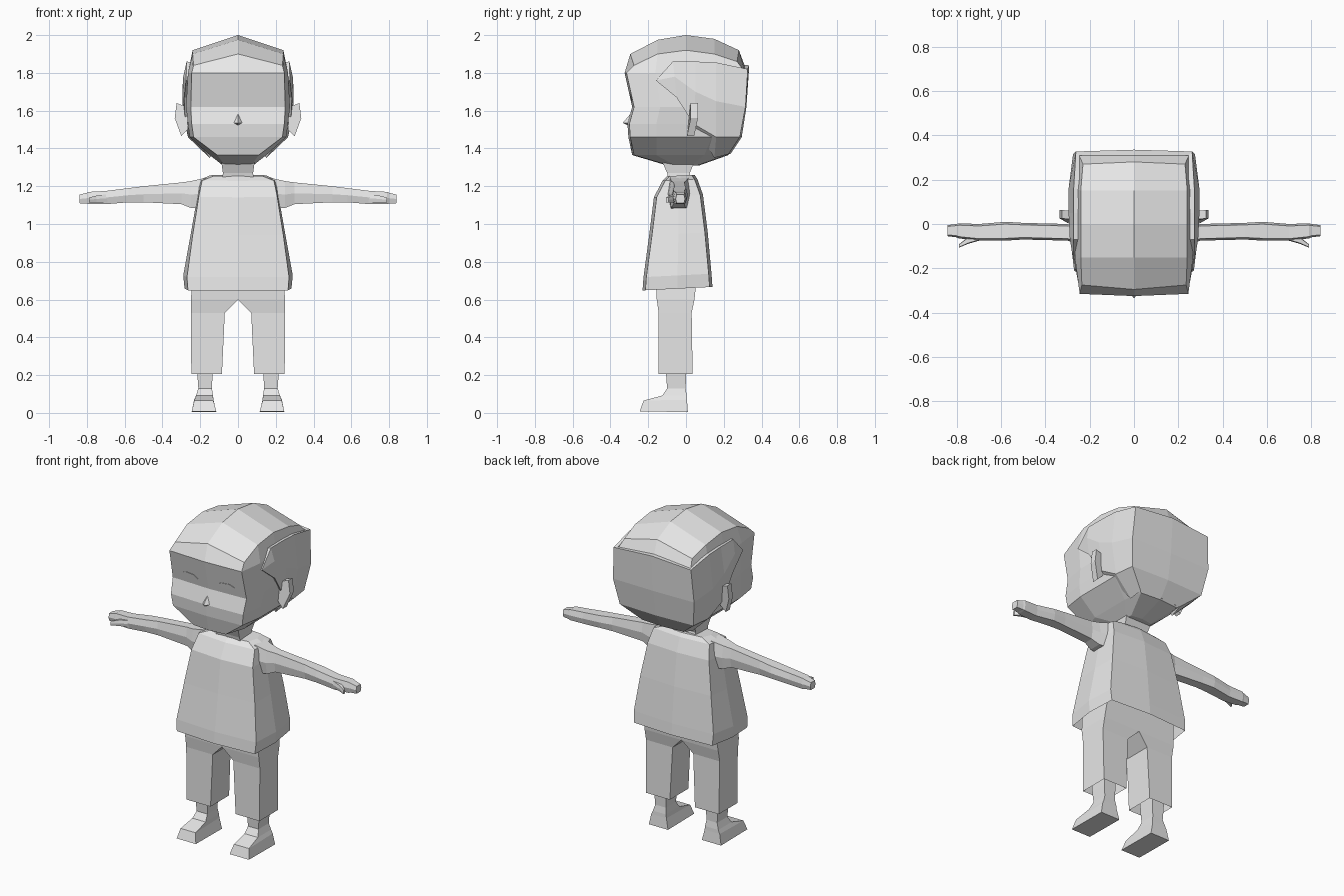
import bpy
import bmesh
from mathutils import Vector

default_cube = bpy.data.objects.get("Cube")
if default_cube:
    bpy.data.objects.remove(default_cube, do_unlink=True)

# One plain grey for the whole figure
grey = bpy.data.materials.new("plain_grey")
grey.use_nodes = True
grey.diffuse_color = (0.8, 0.8, 0.8, 1)
grey.node_tree.nodes["Principled BSDF"].inputs["Base Color"].default_value = grey.diffuse_color


def loft(name, rows, closed=False, cap_start=False, cap_end=False, mirrored=True):
    """Skin rows of points, optionally mirror to the other side, and weld."""
    bm = bmesh.new()
    for side in ((1, -1) if mirrored else (1,)):
        grid = [[bm.verts.new((side * p[0], p[1], p[2])) for p in row] for row in rows]
        count = len(grid[0])
        for lower, upper in zip(grid, grid[1:]):
            for i in range(count if closed else count - 1):
                j = (i + 1) % count
                bm.faces.new((lower[i], lower[j], upper[j], upper[i]))
        if cap_start:
            bm.faces.new(grid[0])
        if cap_end:
            bm.faces.new(grid[-1])
    bmesh.ops.remove_doubles(bm, verts=bm.verts, dist=0.0005)
    bmesh.ops.recalc_face_normals(bm, faces=bm.faces)
    mesh = bpy.data.meshes.new(name)
    bm.to_mesh(mesh)
    bm.free()
    mesh.materials.append(grey)
    part = bpy.data.objects.new(name, mesh)
    bpy.context.collection.objects.link(part)
    return part


def onto_centre(row):
    """Flatten a row onto the centre plane, to close a half shell."""
    return [(0, y, z) for x, y, z in row]


def box_ring(z, left, right, front, back):
    return [(left, front, z), (right, front, z), (right, back, z), (left, back, z)]


def arm_ring(x, front, back, low, high):
    """Six-sided section across the arm, with softened top corners."""
    middle = (low + high) / 2
    inset = (back - front) * 0.12
    return [(x, front + inset, low), (x, front, middle), (x, front + inset, high),
            (x, back - inset, high), (x, back, middle), (x, back - inset, low)]


# Head: horizontal half rings from the chin up, then a ridged crown
def head_row(z, front, front_width, side_width, back, back_width):
    row = [(0, front, z), (front_width, front + 0.01, z)]
    for t in (0.25, 0.5, 0.75):
        row.append((side_width, front + (back - front) * t, z))
    return row + [(back_width, back - 0.01, z), (0, back, z)]


head = [head_row(*spec) for spec in (
    (1.31, -.10, .07, .08, .07, .07),
    (1.365, -.285, .11, .15, .225, .13),
    (1.46, -.305, .235, .255, .285, .24),
    (1.53, -.31, .245, .265, .30, .25),
    (1.62, -.285, .25, .275, .31, .255),
    (1.8, -.325, .245, .265, .325, .25),
)]
rim = [(0, -.295, 1.9), (.235, -.275, 1.84), (.24, -.15, 1.9), (.24, 0, 1.92),
       (.24, .15, 1.9), (.23, .27, 1.86), (0, .28, 1.92)]
crown = onto_centre(rim)
crown[1], crown[5] = crown[0], crown[6]
for i, height in zip((2, 3, 4), (1.975, 2, 1.98)):
    crown[i] = (0, rim[i][1], height)
loft("head", [onto_centre(head[0])] + head + [rim, crown])

# Hair: a shell round the back and sides, with a pointed temple
temple = (.275, -.16, 1.76)
sideburn = (.285, -.05, 1.67)
behind_ear = (.28, .04, 1.53)
hair = loft("hair", [
    [temple] * 4,
    [sideburn, sideburn, (.29, -.06, 1.78), (.272, -.07, 1.86)],
    [behind_ear, behind_ear, (.295, .05, 1.7), (.272, .05, 1.86)],
    [(.15, .15, 1.35), (.265, .16, 1.46), (.295, .16, 1.65), (.272, .16, 1.855)],
    [(.14, .225, 1.37), (.25, .285, 1.46), (.275, .315, 1.62), (.262, .327, 1.82)],
    [(0, .235, 1.37), (0, .295, 1.46), (0, .32, 1.62), (0, .335, 1.84)],
])
shell = hair.modifiers.new("thickness", "SOLIDIFY")
shell.thickness = 0.025
shell.offset = -1

# Ears: an outline leaning backwards, given thickness
ear_outline = [(.27, .02, 1.62), (.325, .025, 1.64), (.335, .025, 1.56),
               (.3, .005, 1.465), (.265, .01, 1.5)]
loft("ears", [ear_outline, [(x, y + 0.038, z) for x, y, z in ear_outline]],
     closed=True, cap_start=True, cap_end=True)

# Nose: a small wedge
tip = (0, -.335, 1.535)
loft("nose", [[(0, -.28, 1.6), (.025, -.305, 1.535), (0, -.305, 1.52)], [tip] * 3])

# Closed eyes: thin almond plates lying on the face
eye = []
for x, z in ((.065, 1.665), (.09, 1.685), (.15, 1.69),
             (.18, 1.675), (.15, 1.655), (.1, 1.655)):
    face_y = -.285 - (z - 1.62) * .22 + x * .04
    eye.append(Vector((x, face_y, z)))
loft("eyes", [[p + Vector((0, depth, 0)) for p in eye] for depth in (-.003, .004)],
     closed=True, cap_start=True)

# Neck
loft("neck", [box_ring(1.22, -.085, .085, -.09, .03),
              box_ring(1.27, -.08, .08, -.1, .02),
              box_ring(1.34, -.09, .09, -.13, .05)], closed=True, mirrored=False)


# Shirt: a flared box, open at the hem
def shirt_row(z, front, back, corner, side):
    soft = 0.015
    middle = (front + back) / 2
    row = [(0, front), (corner, front + soft), (side, middle),
           (corner, back - soft), (0, back)]
    return [(x, y, z + y * 0.05) for x, y in row]


shirt = [shirt_row(*spec) for spec in (
    (.66, -.23, .14, .265, .283),
    (.73, -.225, .135, .27, .29),
    (.95, -.195, .115, .24, .25),
    (1.15, -.17, .09, .208, .215),
    (1.235, -.125, .06, .19, .205),
    (1.258, -.10, .045, .13, .15),
)]
loft("shirt", shirt + [onto_centre(shirt[-1])])

# Arms with flat mitten hands
loft("arms", [arm_ring(*spec) for spec in (
    (.17, -.1, .03, 1.08, 1.245),
    (.25, -.09, .01, 1.085, 1.227),
    (.3, -.075, 0, 1.105, 1.22),
    (.5, -.07, .005, 1.115, 1.2),
    (.58, -.075, .01, 1.115, 1.19),
    (.7, -.075, 0, 1.105, 1.175),
    (.79, -.065, .003, 1.105, 1.17),
    (.8, -.06, 0, 1.108, 1.165),
    (.84, -.055, -.005, 1.11, 1.155),
)], closed=True, cap_start=True, cap_end=True)
loft("thumbs", [arm_ring(.68, -.07, -.03, 1.115, 1.16),
                arm_ring(.75, -.09, -.06, 1.115, 1.15),
                arm_ring(.79, -.107, -.092, 1.115, 1.14)],
     closed=True, cap_start=True, cap_end=True)

# Trousers: straight legs meeting at a notch, open at the ankles
loft("trousers", [box_ring(.207, .085, .247, -.145, .035),
                  box_ring(.53, .07, .25, -.145, .03),
                  box_ring(.6, 0, .25, -.155, .045),
                  box_ring(.8, 0, .23, -.165, .065)], closed=True)

# Shins and feet, from the sole up
sole = box_ring(.01, .115, .245, -.245, .01)
loft("feet", [[(x, y, 0.005 - y * 0.01) for x, y, z in sole],
              [(x, y, 0.07 - y * 0.03 if y > 0 else 0.065)
               for x, y, z in box_ring(0, .13, .232, -.225, .005)],
              box_ring(.092, .132, .222, -.125, .004),
              box_ring(.13, .138, .21, -.1, -.002),
              box_ring(.2, .135, .215, -.105, 0),
              box_ring(.35, .13, .22, -.11, .005)],
     closed=True, cap_start=True, cap_end=True)
